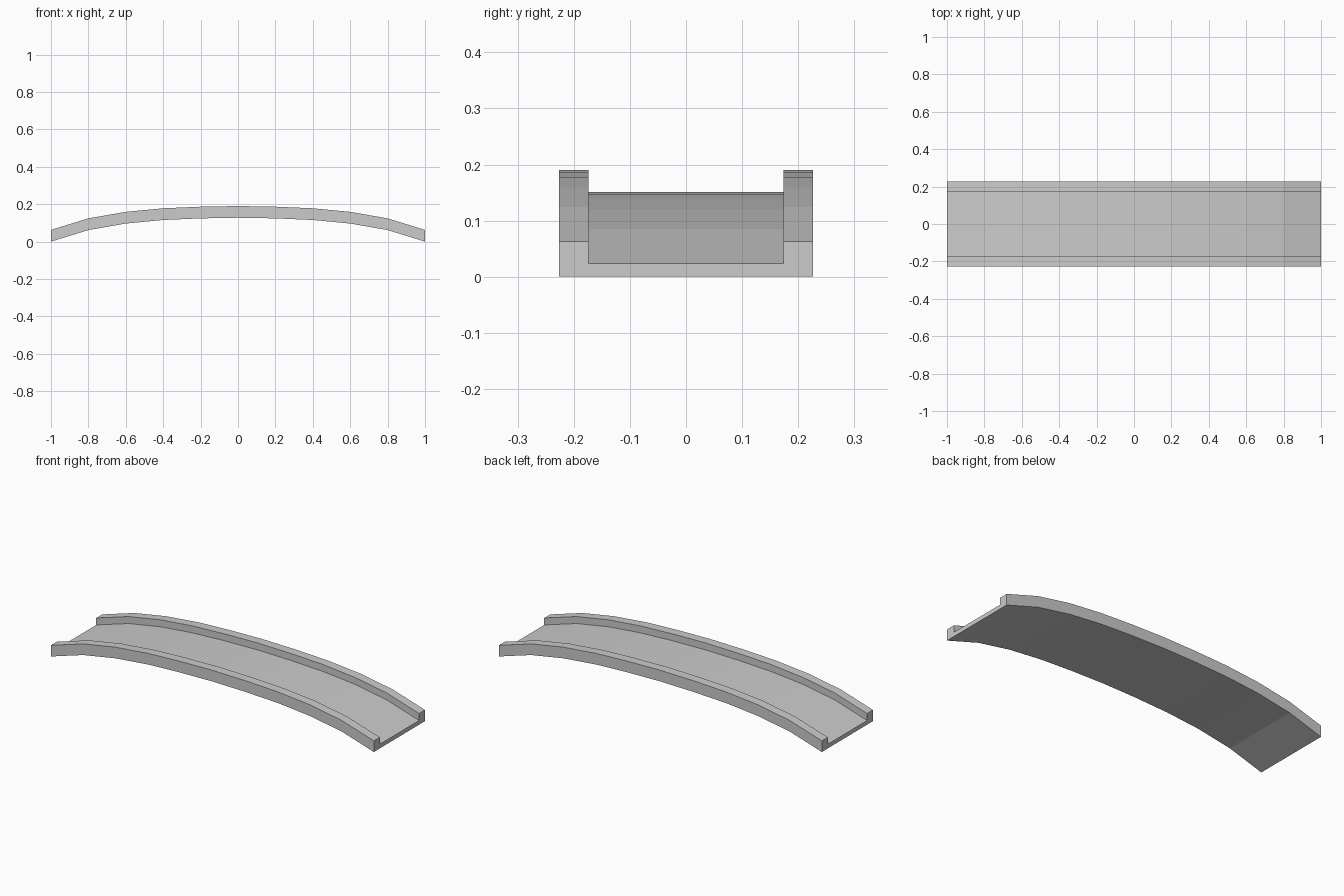
import bpy, bmesh

if "Cube" in bpy.data.objects:
    bpy.data.objects.remove(bpy.data.objects["Cube"])

# Height of the underside at each station from the middle outwards
rise = {0.0: 0.1275, 0.2: 0.124, 0.4: 0.1155, 0.6: 0.0965, 0.8: 0.0615, 1.0: 0.0}
stations = [(-x, z) for x, z in reversed(rise.items()) if x > 0] + list(rise.items())

# U-shaped cross-section: deck with a raised kerb on each side (y, height)
OUT, INN, DECK, KERB = 0.2265, 0.174, 0.0235, 0.0625
half = [(OUT, 0.0), (OUT, KERB), (INN, KERB), (INN, DECK)]
section = half + [(-y, z) for y, z in reversed(half)]


def sweep(name, section, stations):
    """Sweep a closed upright section along x, lifting it at each station."""
    bm = bmesh.new()
    rings = [[bm.verts.new((x, y, z + lift)) for y, z in section]
             for x, lift in stations]
    n = len(section)
    for a, b in zip(rings, rings[1:]):
        for i in range(n):
            j = (i + 1) % n
            bm.faces.new((a[i], a[j], b[j], b[i]))
    bm.faces.new(rings[0])
    bm.faces.new(rings[-1])
    bmesh.ops.recalc_face_normals(bm, faces=bm.faces)
    mesh = bpy.data.meshes.new(name)
    bm.to_mesh(mesh)
    bm.free()
    obj = bpy.data.objects.new(name, mesh)
    bpy.context.collection.objects.link(obj)
    return obj


# Arched bridge deck with kerbs
sweep("arched_bridge", section, stations)
